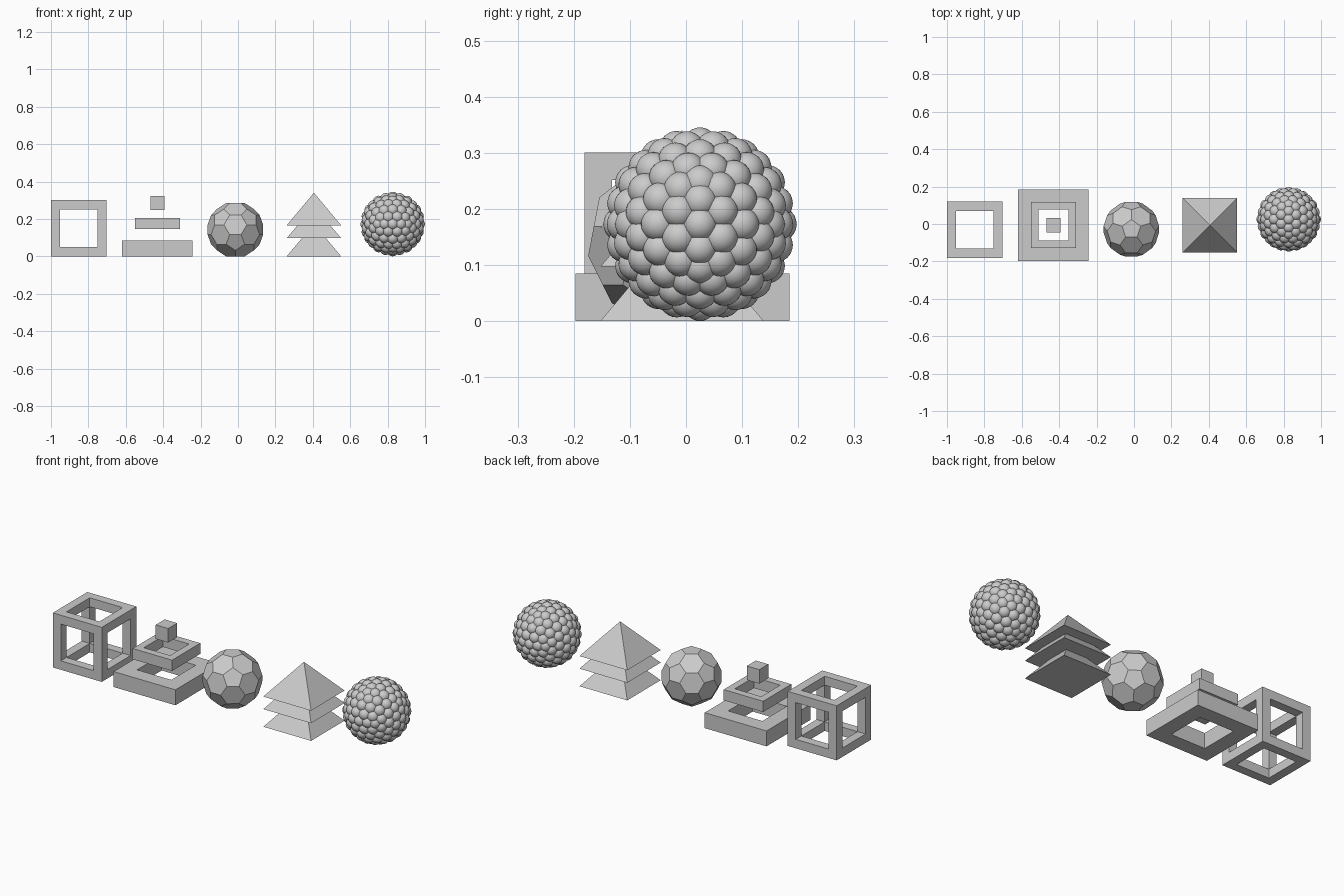
import bpy, bmesh
from math import radians, sqrt
from mathutils import Matrix, Vector

if "Cube" in bpy.data.objects:
    bpy.data.objects.remove(bpy.data.objects["Cube"])


def finish(bm, name, loc, smooth=False):
    bmesh.ops.recalc_face_normals(bm, faces=bm.faces)
    for f in bm.faces:
        f.smooth = smooth
    me = bpy.data.meshes.new(name)
    bm.to_mesh(me)
    bm.free()
    ob = bpy.data.objects.new(name, me)
    ob.location = loc
    bpy.context.collection.objects.link(ob)
    return ob


def cells(name, loc, xs, ys, zs, filled):
    """Solid made of filled grid cells; only the outer faces are kept."""
    bm = bmesh.new()
    size = (len(xs) - 1, len(ys) - 1, len(zs) - 1)

    def solid(c):
        return all(0 <= c[a] < size[a] for a in range(3)) and filled(*c)

    for i in range(size[0]):
        for j in range(size[1]):
            for k in range(size[2]):
                c = (i, j, k)
                if not solid(c):
                    continue
                for a in range(3):
                    for s in (0, 1):
                        n = list(c)
                        n[a] += 2 * s - 1
                        if solid(n):
                            continue
                        quad = []
                        for u, v in ((0, 0), (1, 0), (1, 1), (0, 1)):
                            p = list(c)
                            p[a] += s
                            p[(a + 1) % 3] += u
                            p[(a + 2) % 3] += v
                            quad.append(bm.verts.new((xs[p[0]], ys[p[1]], zs[p[2]])))
                        bm.faces.new(quad)
    bmesh.ops.remove_doubles(bm, verts=bm.verts, dist=1e-5)
    return finish(bm, name, loc)


def spans(full, wall):
    h = full / 2
    return (-h, -h + wall, h - wall, h)


# Open cube frame
cells("cube_frame", (-0.851, -0.031, 0.15),
      spans(0.298, 0.049), spans(0.30, 0.049), spans(0.30, 0.049),
      lambda i, j, k: (i == 1) + (j == 1) + (k == 1) <= 1)

# Floating square rings with a small cube on top
ring = lambda i, j, k: (i, j) != (1, 1)
cx, cy = -0.431, -0.006
cells("lower_ring", (cx, cy, 0), spans(0.376, 0.084), spans(0.381, 0.084), (0, 0.085), ring)
cells("middle_ring", (cx, cy, 0), spans(0.24, 0.04), spans(0.245, 0.04), (0.145, 0.204), ring)
cells("top_cube", (cx, cy, 0), (-0.038, 0.038), (-0.039, 0.039), (0.247, 0.324),
      lambda i, j, k: True)

# Truncated icosahedron, pentagons on top and bottom
ico = bmesh.new()
bmesh.ops.create_icosphere(ico, subdivisions=1, radius=0.1747,
                           matrix=Matrix.Rotation(radians(90), 4, 'Z'))
ball = bmesh.new()
for e in ico.edges:
    a, b = (v.co for v in e.verts)
    for t in (1 / 3, 2 / 3):
        ball.verts.new(a.lerp(b, t))
ico.free()
bmesh.ops.convex_hull(ball, input=ball.verts)
bmesh.ops.dissolve_limit(ball, angle_limit=radians(2), verts=ball.verts, edges=ball.edges)
finish(ball, "faceted_ball", (-0.014, -0.028, 0.1425))

# Three stacked pyramids
for name, z in (("lower", 0), ("middle", 0.097), ("upper", 0.166)):
    bm = bmesh.new()
    bmesh.ops.create_cone(bm, cap_ends=True, segments=4, radius1=0.1455 * sqrt(2),
                          radius2=0, depth=0.174,
                          matrix=Matrix.Translation((0, 0, 0.087)) @ Matrix.Rotation(radians(45), 4, 'Z'))
    bmesh.ops.remove_doubles(bm, verts=bm.verts, dist=1e-5)
    finish(bm, name + "_pyramid", (0.406, -0.007, z))

# Cluster of small spheres at the points of a subdivided icosahedron
turn = Matrix.Rotation(radians(31.717), 4, 'X') @ Matrix.Rotation(radians(90), 4, 'Z')
guide = bmesh.new()
bmesh.ops.create_icosphere(guide, subdivisions=3, radius=0.1415, matrix=turn)
cluster = bmesh.new()
for v in guide.verts:
    bmesh.ops.create_icosphere(cluster, subdivisions=3, radius=0.031,
                               matrix=Matrix.Translation(v.co))
guide.free()
finish(cluster, "sphere_cluster", (0.827, 0.025, 0.1727), smooth=True)
